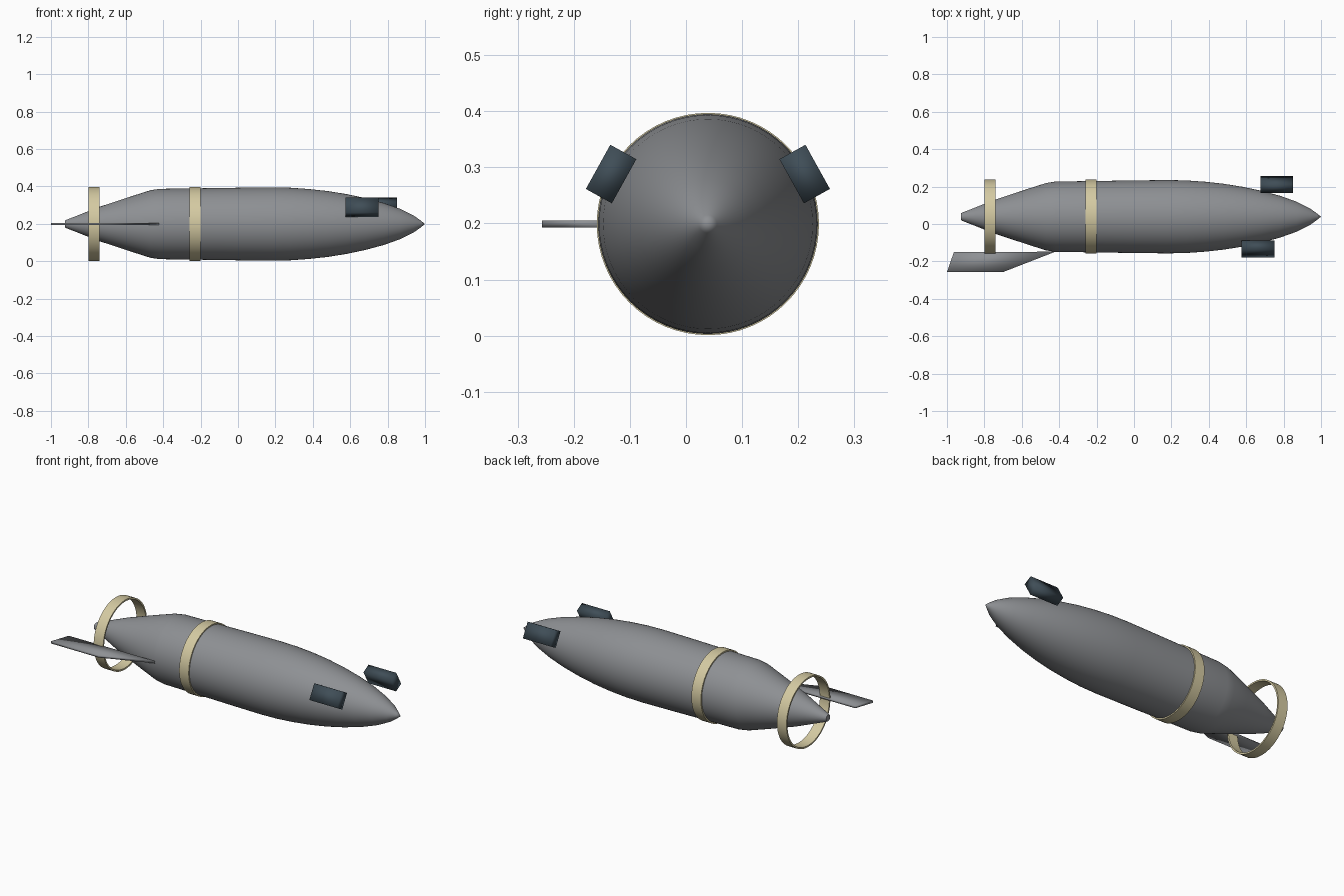
import bpy, bmesh, math
from mathutils import Matrix, Vector

if "Cube" in bpy.data.objects:
    bpy.data.objects.remove(bpy.data.objects["Cube"])

CY, CZ = 0.039, 0.199      # hull axis
SEG = 64


def material(name, rgb):
    m = bpy.data.materials.new(name)
    m.diffuse_color = (*rgb, 1)
    m.use_nodes = True
    m.node_tree.nodes["Principled BSDF"].inputs["Base Color"].default_value = m.diffuse_color
    return m


GREY = material("hull grey", (0.27, 0.28, 0.295))
CREAM = material("cream band", (0.66, 0.59, 0.36))
SLATE = material("dark slate", (0.05, 0.075, 0.095))


def finish(bm, name, mat, angle=None):
    bmesh.ops.recalc_face_normals(bm, faces=bm.faces)
    me = bpy.data.meshes.new(name)
    bm.to_mesh(me)
    bm.free()
    me.materials.append(mat)
    ob = bpy.data.objects.new(name, me)
    bpy.context.collection.objects.link(ob)
    bpy.ops.object.select_all(action='DESELECT')
    ob.select_set(True)
    bpy.context.view_layer.objects.active = ob
    if angle:
        bpy.ops.object.shade_smooth_by_angle(angle=math.radians(angle))
    else:
        bpy.ops.object.shade_smooth()
    return ob


def lathe(name, profile, mat, closed=False, angle=35):
    """Spin (x, radius) points round the hull axis."""
    bm = bmesh.new()
    vs = [bm.verts.new((x, CY, CZ + r)) for x, r in profile]
    es = [bm.edges.new(p) for p in zip(vs, vs[1:])]
    if closed:
        es.append(bm.edges.new((vs[-1], vs[0])))
    bmesh.ops.spin(bm, geom=vs + es, cent=(0, CY, CZ), axis=(1, 0, 0),
                   angle=2 * math.pi, steps=SEG, use_merge=True)
    bmesh.ops.remove_doubles(bm, verts=bm.verts, dist=1e-5)
    return finish(bm, name, mat, angle)


# Hull: blunt tail, straight taper, long middle, pointed nose
lathe("hull", [(-0.925, 0), (-0.925, 0.018), (-0.918, 0.022), (-0.74, 0.092),
               (-0.58, 0.145), (-0.47, 0.18), (-0.42, 0.188), (-0.2, 0.191),
               (0.0, 0.194), (0.18, 0.196), (0.28, 0.194), (0.38, 0.187),
               (0.48, 0.176), (0.58, 0.16), (0.68, 0.139), (0.78, 0.112),
               (0.87, 0.08), (0.94, 0.045), (0.98, 0.016), (1.0, 0)], GREY)

# Two identical hoops: one round the tail, one round the middle
for name, x in (("tail_ring", -0.77), ("middle_band", -0.23)):
    lathe(name, [(x - 0.03, 0.198), (x + 0.03, 0.198),
                 (x + 0.03, 0.189), (x - 0.03, 0.189)], CREAM, closed=True)

# Side fin: swept thin plate
bm = bmesh.new()
outline = [(-0.963, -0.15), (-1.0, -0.257), (-0.70, -0.257), (-0.42, -0.148)]
face = bm.faces.new([bm.verts.new((x, y, CZ - 0.0065)) for x, y in outline])
ext = bmesh.ops.extrude_face_region(bm, geom=[face])["geom"]
bmesh.ops.translate(bm, vec=(0, 0, 0.013),
                    verts=[v for v in ext if isinstance(v, bmesh.types.BMVert)])
finish(bm, "side_fin", GREY)

# Tilted blocks beside the nose
for name, x, side in (("front_block", 0.663, -1), ("back_block", 0.763, 1)):
    bm = bmesh.new()
    bmesh.ops.create_cube(bm, size=1)
    bm.transform(Matrix.Translation(Vector((x, CY + side * 0.1725, 0.288)))
                 @ Matrix.Rotation(side * math.radians(29), 4, 'X')
                 @ Matrix.Diagonal((0.175, 0.053, 0.09, 1)))
    finish(bm, name, SLATE)
